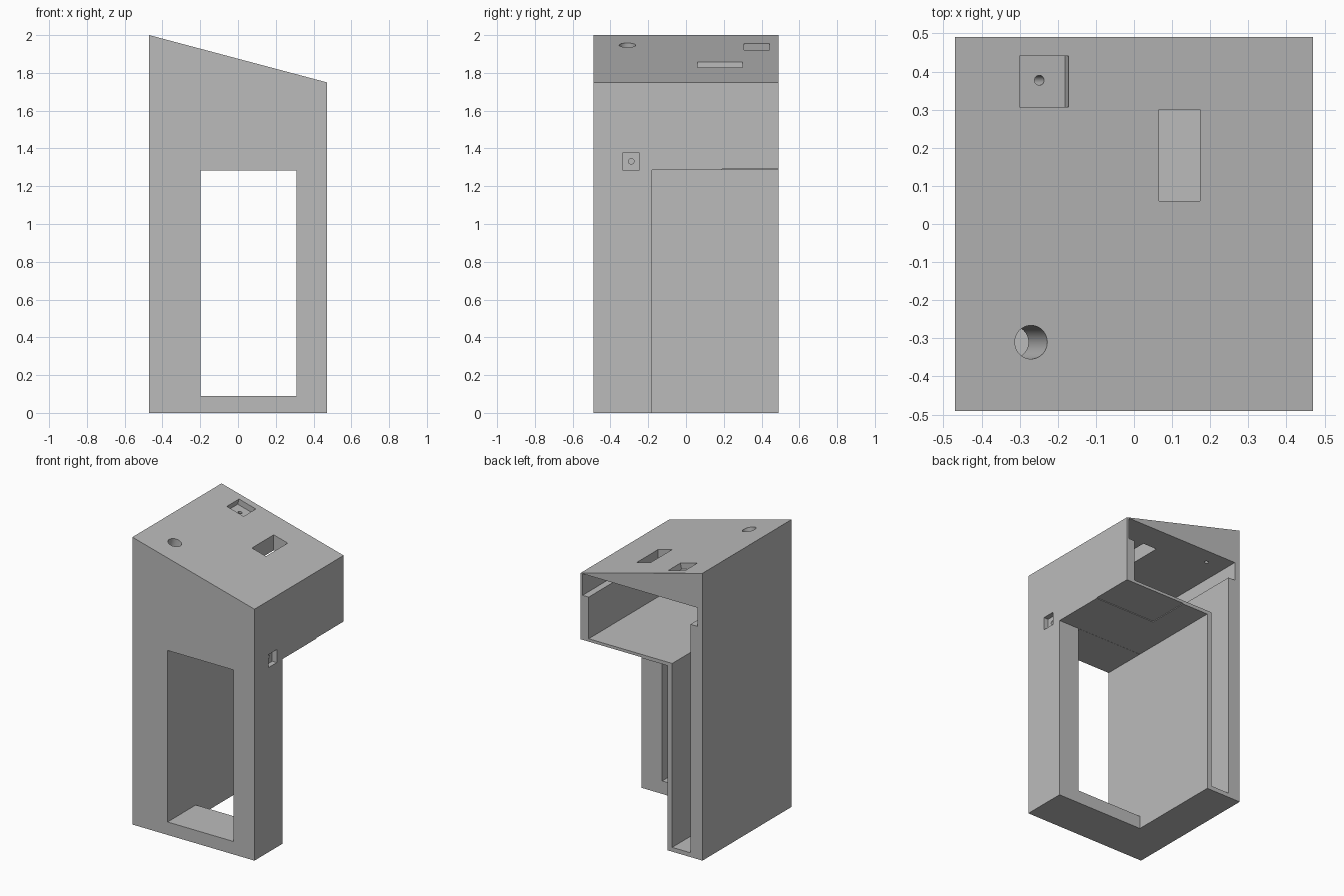
import bpy, bmesh, math
from mathutils import Matrix, Vector

if "Cube" in bpy.data.objects:
    bpy.data.objects.remove(bpy.data.objects["Cube"])

W, D = 0.47, 0.49            # half width and half depth
HIGH, LOW = 2.0, 1.75        # height of the sloped top on each side
SLOPE = math.atan((HIGH - LOW) / (2 * W))

grey = bpy.data.materials.new("plain grey")
grey.use_nodes = True
grey.diffuse_color = (0.5, 0.5, 0.5, 1)
grey.node_tree.nodes["Principled BSDF"].inputs["Base Color"].default_value = (0.5, 0.5, 0.5, 1)


def make(name, bm):
    bmesh.ops.recalc_face_normals(bm, faces=bm.faces)
    mesh = bpy.data.meshes.new(name)
    bm.to_mesh(mesh)
    bm.free()
    mesh.materials.append(grey)
    obj = bpy.data.objects.new(name, mesh)
    bpy.context.collection.objects.link(obj)
    return obj


def prism(name, profile, y0, y1):
    """Extrude an xz profile along y."""
    bm = bmesh.new()
    face = bm.faces.new([bm.verts.new((x, y0, z)) for x, z in profile])
    new = bmesh.ops.extrude_face_region(bm, geom=[face])["geom"]
    moved = [v for v in new if isinstance(v, bmesh.types.BMVert)]
    bmesh.ops.translate(bm, verts=moved, vec=(0, y1 - y0, 0))
    return make(name, bm)


def box(name, x, y, z):
    return prism(name, [(x[0], z[0]), (x[1], z[0]), (x[1], z[1]), (x[0], z[1])], *y)


def rod(name, radius, length, matrix):
    bm = bmesh.new()
    bmesh.ops.create_cone(bm, cap_ends=True, segments=48, radius1=radius,
                          radius2=radius, depth=length, matrix=matrix)
    return make(name, bm)


def on_slope(x, y):
    """Frame on the sloped top, its z axis along the surface normal."""
    z = HIGH - (x + W) * math.tan(SLOPE)
    return Matrix.Translation(Vector((x, y, z))) @ Matrix.Rotation(SLOPE, 4, "Y")


# Sloped outer casing
casing = prism("casing", [(-W, 0), (W, 0), (W, LOW), (-W, HIGH)], -D, D)

cutters = []

# Front window, and the open bay behind it
cutters.append(box("window_cut", (-0.199, 0.31), (-1, 0), (0.09, 1.284)))
cutters.append(box("bay_cut", (-0.2, 1), (-0.18, 1), (-1, 1.285)))
cutters.append(box("bay_step_cut", (0, 1), (0.19, 1), (1, 1.29)))

# Cavity open at the back: side channel, upper chamber and lid ledges
cutters.append(prism("cavity_cut", [
    (-0.377, 0.03), (-0.237, 0.03), (-0.237, 1.31), (0.406, 1.31), (0.406, 1.6),
    (0.453, 1.6), (0.453, 1.75), (-0.43, 1.75), (-0.43, 1.62), (-0.377, 1.62)], -0.43, 1))

# Openings in the sloped top
cutters.append(box("slot_cut", (0.065, 0.173), (0.06, 0.3), (1.6, 2.2)))
cutters.append(rod("round_cut", 0.044, 0.7, on_slope(-0.27, -0.31)))
pocket = box("pocket_cut", (-0.067, 0.067), (-0.067, 0.067), (-0.04, 0.04))
pocket.data.transform(on_slope(-0.236, 0.374))
cutters.append(pocket)
cutters.append(rod("pocket_hole_cut", 0.013, 0.7, on_slope(-0.238, 0.377)))

# Recessed hole in the side wall
cutters.append(box("side_pocket_cut", (0.435, 1), (-0.335, -0.245), (1.285, 1.375)))
cutters.append(rod("side_hole_cut", 0.015, 0.3,
                   Matrix.Translation((0.45, -0.29, 1.332)) @ Matrix.Rotation(math.pi / 2, 4, "Y")))

bpy.context.view_layer.objects.active = casing
for cutter in cutters:
    mod = casing.modifiers.new(cutter.name, "BOOLEAN")
    mod.operation = "DIFFERENCE"
    mod.solver = "EXACT"
    mod.object = cutter
    bpy.ops.object.modifier_apply(modifier=mod.name)
    bpy.data.objects.remove(cutter)

# Crisp edges with smooth round holes
for obj in bpy.context.selected_objects:
    obj.select_set(False)
casing.select_set(True)
bpy.ops.object.shade_smooth_by_angle(angle=math.radians(30))
